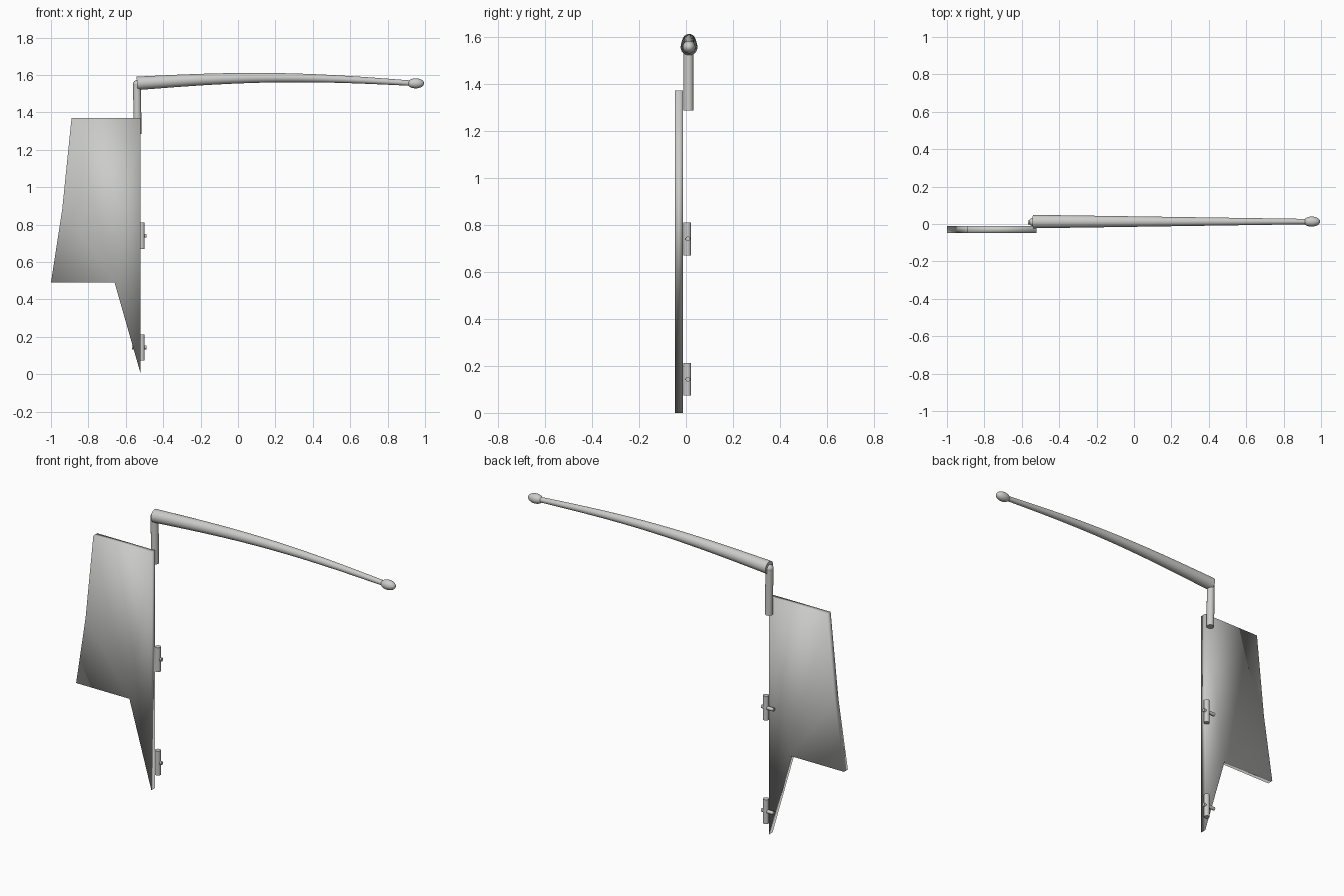
import bpy, bmesh, math
from mathutils import Vector

cube = bpy.data.objects.get("Cube")
if cube:
    bpy.data.objects.remove(cube, do_unlink=True)

grey = bpy.data.materials.new("light_grey")
grey.use_nodes = True
colour = (0.6, 0.6, 0.59, 1)
grey.diffuse_color = colour
grey.node_tree.nodes["Principled BSDF"].inputs["Base Color"].default_value = colour


def finish(bm, name, smooth_angle=40):
    """Turn a bmesh into a shaded, coloured object."""
    bmesh.ops.recalc_face_normals(bm, faces=bm.faces)
    mesh = bpy.data.meshes.new(name)
    bm.to_mesh(mesh)
    bm.free()
    mesh.materials.append(grey)
    ob = bpy.data.objects.new(name, mesh)
    bpy.context.collection.objects.link(ob)
    bpy.ops.object.select_all(action="DESELECT")
    ob.select_set(True)
    bpy.context.view_layer.objects.active = ob
    if smooth_angle is None:
        bpy.ops.object.shade_smooth()
    else:
        bpy.ops.object.shade_smooth_by_angle(angle=math.radians(smooth_angle))
    return ob


def tube(name, stations, sides=24):
    """Round rod through (centre, radius) stations, with flat ends."""
    bm = bmesh.new()
    rings = []
    for i, (c, r) in enumerate(stations):
        before = Vector(stations[max(i - 1, 0)][0])
        after = Vector(stations[min(i + 1, len(stations) - 1)][0])
        turn = (after - before).to_track_quat("Z", "Y")
        rings.append([bm.verts.new(Vector(c) + turn @ Vector(
            (r * math.cos(a), r * math.sin(a), 0)))
            for a in (math.tau * k / sides for k in range(sides))])
    for lo, hi in zip(rings, rings[1:]):
        for k in range(sides):
            n = (k + 1) % sides
            bm.faces.new((lo[k], lo[n], hi[n], hi[k]))
    bm.faces.new(rings[0])
    bm.faces.new(rings[-1])
    return finish(bm, name)


def ellipsoid(name, centre, radii):
    bm = bmesh.new()
    bmesh.ops.create_uvsphere(bm, u_segments=24, v_segments=16, radius=1)
    for v in bm.verts:
        v.co = Vector(centre) + v.co * Vector(radii)
    return finish(bm, name)


# Blade: thin plate with a notched lower edge, softly shaded all over
outline = [(-0.89, 1.37), (-0.52, 1.37), (-0.52, 0),
           (-0.66, 0.49), (-1, 0.49), (-0.94, 0.88)]
bm = bmesh.new()
front = [bm.verts.new((x, -0.047, z)) for x, z in outline]
back = [bm.verts.new((x, -0.012, z)) for x, z in outline]
for side in (front, back):
    for fan in ((3, 2, 1), (3, 1, 0), (3, 0, 5), (3, 5, 4)):
        bm.faces.new([side[i] for i in fan])
for i in range(len(outline)):
    n = (i + 1) % len(outline)
    bm.faces.new((front[i], front[n], back[n], back[i]))
finish(bm, "rudder_blade", None)

# Stock joining the blade to the tiller, with a rounded top
MID = 0.011
tube("rudder_stock", [((-0.537, MID, 1.285), 0.021), ((-0.54, MID, 1.55), 0.021)])
ellipsoid("stock_cap", (-0.54, MID, 1.55), (0.022, 0.022, 0.022))

# Tiller: tapering, gently arched rod with an oval knob
START, END = -0.54, 0.94
stations = []
for i in range(25):
    t = i / 24
    z = 1.555 + 0.03 * math.sin(math.pi * t)
    stations.append(((START + (END - START) * t, 0.013, z), 0.036 - 0.022 * t))
tube("tiller", stations)
ellipsoid("tiller_knob", (0.95, 0.013, 1.555), (0.045, 0.027, 0.027))

# Hinges on the inner edge: upright barrel with a cross pin
for place, z in (("upper", 0.74), ("lower", 0.143)):
    tube(place + "_hinge_barrel", [((-0.515, 0.006, z - 0.07), 0.016),
                                   ((-0.515, 0.006, z + 0.07), 0.016)])
    tube(place + "_hinge_pin", [((-0.567, 0.008, z), 0.01),
                                ((-0.49, 0.008, z), 0.01)], 16)
